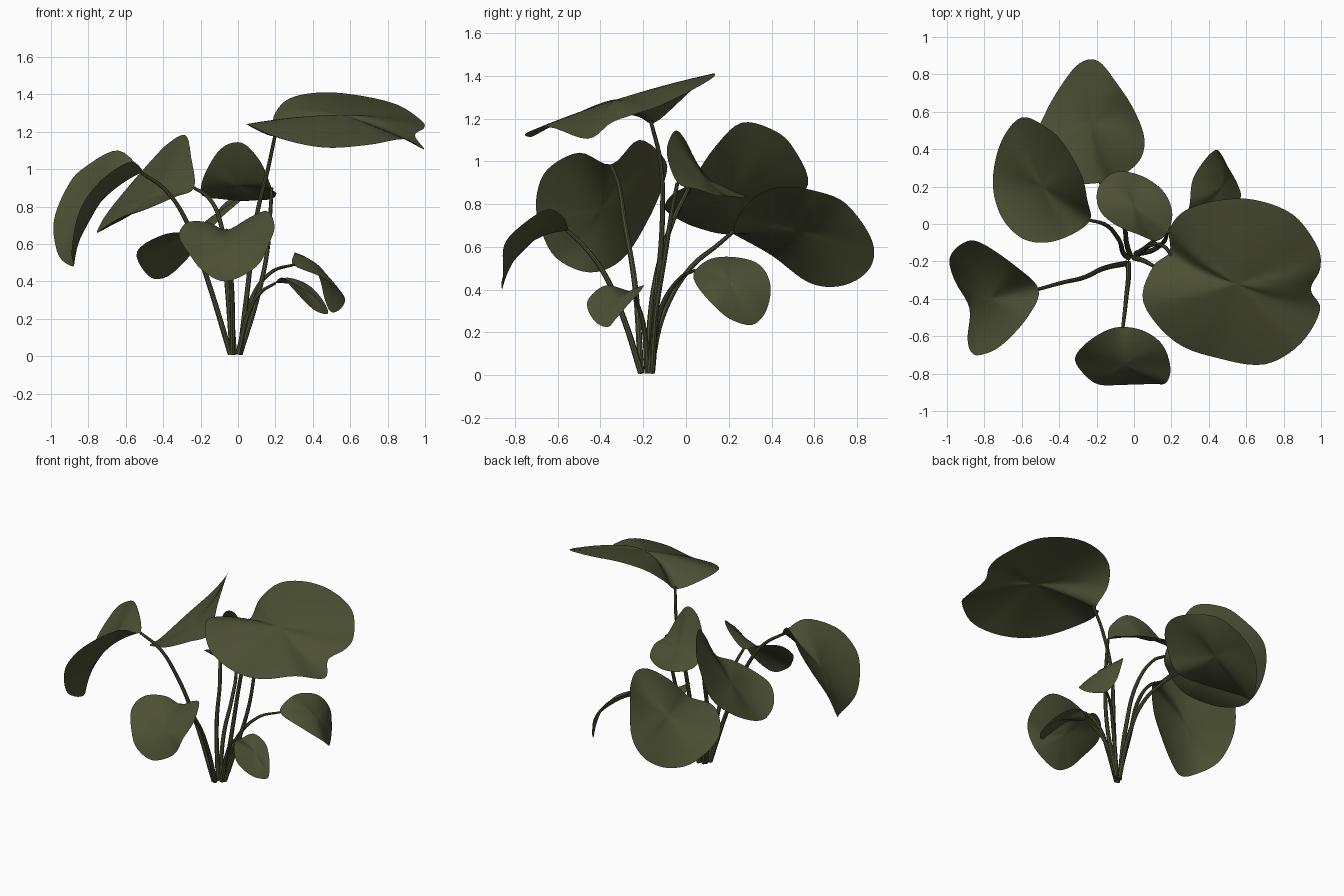
import bpy
import bmesh
from mathutils import Vector

green = bpy.data.materials.new("dark olive green")
green.diffuse_color = (0.073, 0.080, 0.034, 1)


def smooth_loop(points, steps=5):
    """Closed Catmull-Rom curve through the rim points."""
    p = [Vector(q) for q in points]
    n, out = len(p), []
    for i in range(n):
        a, b, c, d = p[i - 1], p[i], p[(i + 1) % n], p[(i + 2) % n]
        for k in range(steps):
            t = k / steps
            out.append(0.5 * (2 * b + (c - a) * t + (2 * a - 5 * b + 4 * c - d) * t * t
                              + (3 * b - a - 3 * c + d) * t ** 3))
    return out


def leaf(name, centre, rim, rings=8):
    """Curved blade: parabolas run from each rim point through the centre to the opposite one."""
    rim, c = smooth_loop(rim), Vector(centre)
    n = len(rim)
    area = sum(rim[i - 1].x * rim[i].y - rim[i].x * rim[i - 1].y for i in range(n))
    if area < 0:
        rim.reverse()
    bm = bmesh.new()
    mid = bm.verts.new(c)
    grid = []
    for r in range(1, rings + 1):
        t = r / rings
        row = []
        for i in range(n):
            o, q = rim[i], rim[(i + n // 2) % n]
            row.append(bm.verts.new(c + (o - q) * 0.5 * t + ((o + q) * 0.5 - c) * t * t))
        grid.append(row)
    for i in range(n):
        j = (i + 1) % n
        bm.faces.new((mid, grid[0][i], grid[0][j]))
        for a, b in zip(grid, grid[1:]):
            bm.faces.new((a[i], b[i], b[j], a[j]))
    for f in bm.faces:
        f.smooth = True
    me = bpy.data.meshes.new(name)
    bm.to_mesh(me)
    bm.free()
    me.materials.append(green)
    bpy.context.collection.objects.link(bpy.data.objects.new(name, me))


def stem(name, points, r0=0.015, r1=0.009):
    """Tapered round stalk along a smooth path."""
    cu = bpy.data.curves.new(name, 'CURVE')
    cu.dimensions = '3D'
    cu.bevel_depth = 1
    cu.bevel_resolution = 2
    cu.use_fill_caps = True
    cu.resolution_u = 8
    sp = cu.splines.new('BEZIER')
    sp.bezier_points.add(len(points) - 1)
    for i, (bp, p) in enumerate(zip(sp.bezier_points, points)):
        bp.co = p
        bp.handle_left_type = bp.handle_right_type = 'AUTO'
        bp.radius = r0 + (r1 - r0) * i / (len(points) - 1)
    cu.materials.append(green)
    ob = bpy.data.objects.new(name, cu)
    bpy.context.collection.objects.link(ob)
    bpy.ops.object.select_all(action='DESELECT')
    ob.select_set(True)
    bpy.context.view_layer.objects.active = ob
    bpy.ops.object.convert(target='MESH')
    bpy.ops.object.shade_smooth_by_angle()


# Largest top leaf
leaf("top_leaf", (.55, -.32, 1.29), [
    (.19, -.15, 1.18), (.19, -.03, 1.28), (.27, .07, 1.375), (.44, .125, 1.41),
    (.64, .13, 1.395), (.85, .05, 1.345), (.98, -.12, 1.26), (.995, -.24, 1.22),
    (.945, -.35, 1.18), (.995, -.46, 1.105), (.89, -.64, 1.16), (.70, -.75, 1.13),
    (.46, -.72, 1.115), (.22, -.63, 1.165), (.05, -.42, 1.24), (.10, -.23, 1.21)])
stem("top_stem", [(.01, -.17, .01), (.05, -.14, .35), (.10, -.11, .75),
                  (.16, -.12, 1.0), (.20, -.165, 1.19)])

# Drooping left leaf
leaf("left_leaf", (-.77, -.40, .78), [
    (-.51, -.35, .985), (-.64, -.22, 1.10), (-.82, -.10, 1.01), (-.91, -.10, .91),
    (-.985, -.18, .72), (-.96, -.30, .54), (-.88, -.45, .48), (-.89, -.61, .55),
    (-.87, -.685, .70), (-.82, -.70, .83), (-.71, -.65, .96), (-.57, -.50, 1.04)])
stem("left_stem", [(-.04, -.21, .01), (-.17, -.24, .43), (-.28, -.29, .73),
                   (-.39, -.315, .89), (-.515, -.35, .98)])

# Folded leaf at the back left
leaf("back_left_leaf", (-.49, .20, .84), [
    (-.235, .02, .90), (-.25, .13, 1.06), (-.28, .26, 1.18), (-.37, .42, 1.14),
    (-.46, .51, 1.05), (-.60, .57, .89), (-.71, .44, .75), (-.755, .23, .66),
    (-.715, .05, .69), (-.61, -.07, .75), (-.48, -.10, .79), (-.34, -.06, .85)])
stem("back_left_stem", [(-.03, -.18, .01), (-.06, -.15, .4), (-.09, -.07, .70),
                        (-.16, 0, .85), (-.235, .02, .90)])

# Broad leaf at the back
leaf("back_leaf", (-.23, .53, .67), [
    (-.18, .22, .665), (-.08, .25, .75), (.03, .34, .845), (.055, .46, .88),
    (0, .61, .86), (-.09, .75, .80), (-.19, .87, .63), (-.29, .86, .50),
    (-.39, .74, .42), (-.48, .58, .43), (-.54, .40, .56), (-.38, .23, .655)])
stem("back_stem", [(-.02, -.17, .01), (-.04, -.10, .30), (-.06, .02, .50),
                   (-.12, .15, .61), (-.18, .22, .67)])

# Hanging front leaf
leaf("front_leaf", (-.06, -.75, .60), [
    (-.06, -.55, .675), (.06, -.575, .74), (.155, -.65, .775), (.195, -.77, .70),
    (.17, -.85, .61), (.10, -.855, .48), (-.06, -.86, .40), (-.18, -.86, .45),
    (-.25, -.82, .53), (-.315, -.73, .64), (-.27, -.65, .715), (-.16, -.575, .715)])
stem("front_stem", [(-.03, -.21, .01), (-.03, -.29, .26), (-.04, -.38, .47),
                    (-.05, -.475, .60), (-.06, -.555, .675)])

# Cupped middle leaf
leaf("middle_leaf", (0, .10, .91), [
    (.18, -.04, .90), (.205, .05, .87), (.18, .14, .84), (.12, .21, .835),
    (.02, .265, .83), (-.09, .28, .84), (-.17, .23, .85), (-.20, .15, .88),
    (-.175, .06, .98), (-.09, -.01, 1.11), (.02, -.055, 1.14), (.12, -.09, 1.04)])
stem("middle_stem", [(.01, -.16, .01), (.10, -.14, .30), (.155, -.10, .55),
                     (.175, -.06, .80), (.18, -.04, .90)])

# Two small low leaves on the right
leaf("small_back_leaf", (.47, .20, .44), [
    (.30, .04, .485), (.30, .12, .545), (.315, .24, .55), (.38, .345, .515),
    (.435, .395, .42), (.465, .375, .30), (.50, .31, .235), (.555, .21, .26),
    (.565, .13, .325), (.45, .05, .42)])
stem("small_back_stem", [(.01, -.16, .01), (.07, -.12, .30), (.18, -.03, .45),
                         (.30, .04, .49)], r1=.007)
leaf("small_front_leaf", (.36, -.32, .355), [
    (.20, -.25, .39), (.26, -.20, .42), (.36, -.215, .39), (.43, -.27, .33),
    (.475, -.33, .26), (.475, -.365, .225), (.41, -.42, .245), (.34, -.46, .31),
    (.29, -.45, .365), (.235, -.37, .42)])
stem("small_front_stem", [(0, -.18, .01), (.06, -.20, .24), (.12, -.23, .34),
                          (.20, -.25, .39)], r1=.007)
